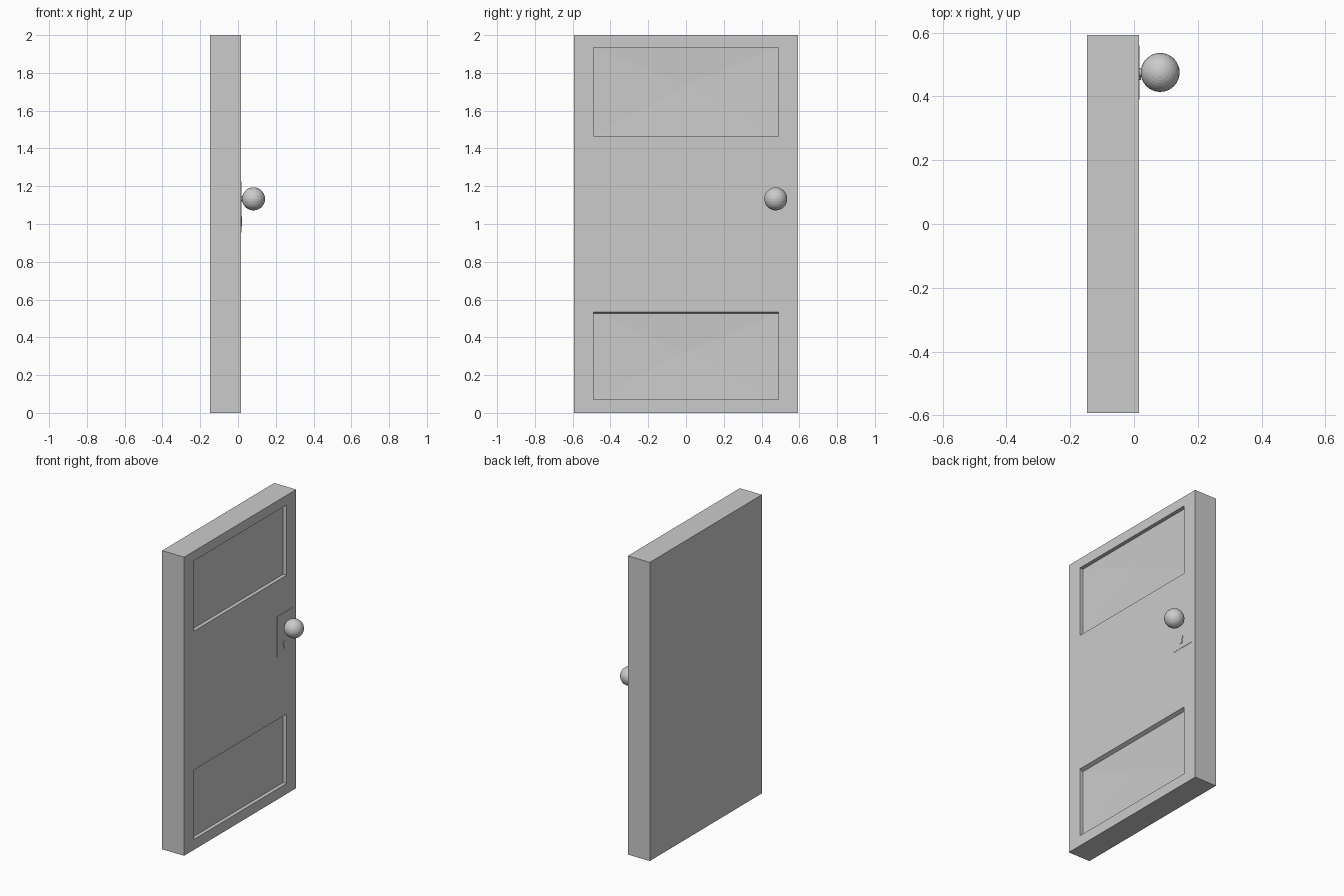
import bpy, bmesh, math
from mathutils import Matrix

if "Cube" in bpy.data.objects:
    bpy.data.objects.remove(bpy.data.objects["Cube"])

FACE, BACK = 0.016, -0.147     # front and back planes of the door slab
HALF = 0.593
KNOB_Y, KNOB_Z = 0.475, 1.133

grey = bpy.data.materials.new("plain grey")
grey.diffuse_color = (0.6, 0.6, 0.6, 1)
grey.use_nodes = True
grey.node_tree.nodes["Principled BSDF"].inputs["Base Color"].default_value = grey.diffuse_color


def finish(bm, name, smooth=False):
    bmesh.ops.recalc_face_normals(bm, faces=bm.faces)
    me = bpy.data.meshes.new(name)
    bm.to_mesh(me)
    bm.free()
    me.materials.append(grey)
    ob = bpy.data.objects.new(name, me)
    bpy.context.collection.objects.link(ob)
    for p in me.polygons:
        p.use_smooth = smooth
    return ob


# Door slab: gridded front face with two recessed panels
bm = bmesh.new()
ys = [-HALF, -0.49, 0.49, HALF]
zs = [0, 0.07, 0.535, 1.465, 1.935, 2]
g = [[bm.verts.new((FACE, y, z)) for z in zs] for y in ys]
back = [bm.verts.new((BACK, y, z)) for y, z in
        ((-HALF, 0), (HALF, 0), (HALF, 2), (-HALF, 2))]


def panel(corners, top_drop, centre_z):
    # recess walls, then a very shallow four-sided dished floor
    floor = []
    for i, v in enumerate(corners):
        drop = top_drop if i > 1 else 0
        floor.append(bm.verts.new((FACE - 0.025, v.co.y, v.co.z - drop)))
    mid = bm.verts.new((FACE - 0.033, 0, centre_z))
    for i in range(4):
        j = (i + 1) % 4
        bm.faces.new((corners[i], corners[j], floor[j], floor[i]))
        bm.faces.new((floor[i], floor[j], mid))


for i in range(3):
    for j in range(5):
        q = (g[i][j], g[i + 1][j], g[i + 1][j + 1], g[i][j + 1])
        if i == 1 and j == 1:
            panel(q, 0.01, 0.32)
        elif i == 1 and j == 3:
            panel(q, 0.0, 1.735)
        else:
            bm.faces.new(q)
b0, b1, b2, b3 = back
bm.faces.new(back)
bm.faces.new([r[0] for r in g] + [b1, b0])
bm.faces.new([r[-1] for r in g] + [b2, b3])
bm.faces.new(g[0] + [b3, b0])
bm.faces.new(g[-1] + [b2, b1])
finish(bm, "door_slab")

# Lock plate
bm = bmesh.new()
bmesh.ops.create_cube(bm, size=1, matrix=Matrix.Translation((FACE, 0.475, 1.09))
                      @ Matrix.Diagonal((0.004, 0.17, 0.27, 1)))
finish(bm, "lock_plate")

# Knob and its short stem
bm = bmesh.new()
bmesh.ops.create_uvsphere(bm, u_segments=32, v_segments=16, radius=0.061,
                          matrix=Matrix.Translation((0.082, KNOB_Y, KNOB_Z)))
finish(bm, "door_knob")
bm = bmesh.new()
bmesh.ops.create_cone(bm, cap_ends=True, segments=24, radius1=0.014, radius2=0.014,
                      depth=0.05, matrix=Matrix.Translation((0.03, KNOB_Y, KNOB_Z))
                      @ Matrix.Rotation(math.pi / 2, 4, 'Y'))
finish(bm, "knob_stem")

# Keyhole: round head with a flared slot below, standing slightly proud
bm = bmesh.new()
pts = [(0.015 * math.cos(math.radians(a)), 0.015 * math.sin(math.radians(a)))
       for a in range(-60, 241, 20)]
pts += [(-0.01, -0.037), (0.01, -0.037)]
f = bm.faces.new([bm.verts.new((FACE, 0.466 + y, 1.025 + z)) for y, z in pts])
r = bmesh.ops.extrude_face_region(bm, geom=[f])
bmesh.ops.translate(bm, vec=(0.006, 0, 0),
                    verts=[e for e in r["geom"] if isinstance(e, bmesh.types.BMVert)])
finish(bm, "keyhole")
